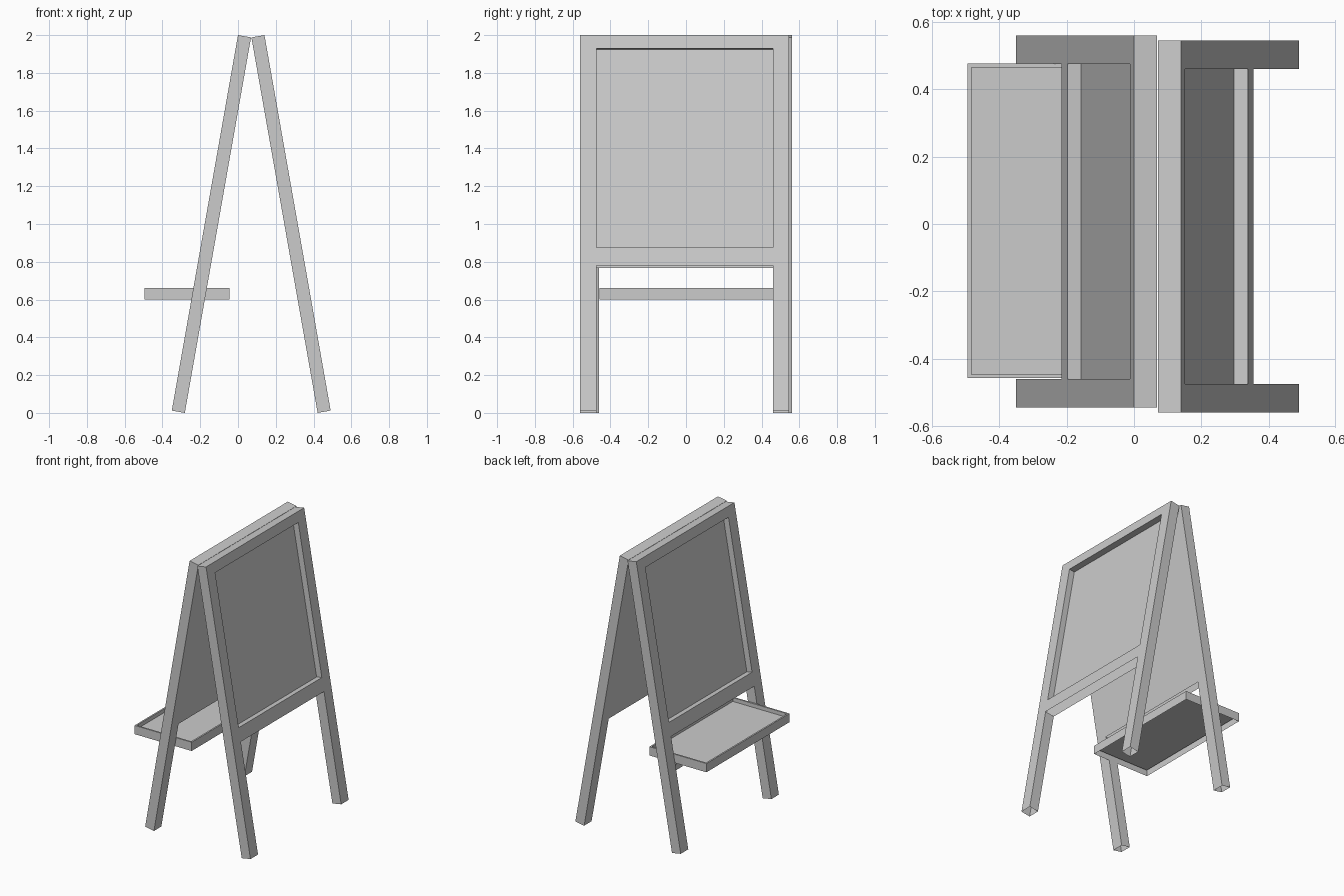
import bpy, bmesh
from math import sin, cos, radians, pi
from mathutils import Vector, Matrix

if "Cube" in bpy.data.objects:
    bpy.data.objects.remove(bpy.data.objects["Cube"])

TILT = radians(10)
DOWN = Vector((sin(TILT), 0, -cos(TILT)))   # along the leaning legs
OUT = Vector((cos(TILT), 0, sin(TILT)))     # outward normal of a panel
TOP = Vector((0.14, 0, 2.0))                # outer top edge
THICK, RECESS = 0.07, 0.042


def finish(name, bm):
    mesh = bpy.data.meshes.new(name)
    bm.to_mesh(mesh)
    bm.free()
    ob = bpy.data.objects.new(name, mesh)
    bpy.context.collection.objects.link(ob)
    return ob


def easel_panel(name, turn):
    """Leaning frame with two legs, rails and a recessed board."""
    ys = [-0.56, -0.475, 0.461, 0.545]
    ss = [0, 0.071, 1.142, 1.239, 2.0185]
    bm = bmesh.new()
    grid = [[bm.verts.new(TOP + DOWN * s + Vector((0, y, 0))) for s in ss] for y in ys]
    cells = {}
    for i in range(3):
        for j in range(4):
            if (i, j) != (1, 3):            # gap between the legs
                cells[i, j] = bm.faces.new((grid[i][j], grid[i][j + 1],
                                            grid[i + 1][j + 1], grid[i + 1][j]))
    # thickness
    ext = bmesh.ops.extrude_face_region(bm, geom=list(cells.values()), use_keep_orig=True)
    moved = [g for g in ext['geom'] if isinstance(g, bmesh.types.BMVert)]
    bmesh.ops.translate(bm, verts=moved, vec=-OUT * THICK)
    bmesh.ops.recalc_face_normals(bm, faces=bm.faces[:])
    # open undersides of legs and lower rail
    bmesh.ops.delete(bm, geom=[f for f in bm.faces if f.normal.dot(DOWN) > 0.9],
                     context='FACES_ONLY')
    # recessed board
    board = bmesh.ops.extrude_discrete_faces(bm, faces=[cells[1, 1]])['faces'][0]
    bmesh.ops.translate(bm, verts=board.verts[:], vec=-OUT * RECESS)
    bmesh.ops.dissolve_limit(bm, angle_limit=0.01, verts=bm.verts[:], edges=bm.edges[:])
    if turn:                                # opposite side of the A-frame
        bmesh.ops.rotate(bm, verts=bm.verts[:], cent=(0.07, 0, 0),
                         matrix=Matrix.Rotation(pi, 3, 'Z'))
    return finish(name, bm)


easel_panel("right_easel_panel", False)
easel_panel("left_easel_panel", True)

# shallow tray with a thin rim, open underneath
bm = bmesh.new()
bmesh.ops.create_cube(bm, size=1, matrix=Matrix.Translation((-0.27, 0.0095, 0.631))
                      @ Matrix.Diagonal((0.45, 0.935, 0.062, 1)))
bm.normal_update()
bmesh.ops.delete(bm, geom=[f for f in bm.faces if f.normal.z < -0.9], context='FACES_ONLY')
floor = [f for f in bm.faces if f.normal.z > 0.9][0]
bmesh.ops.inset_region(bm, faces=[floor], thickness=0.016)
floor = bmesh.ops.extrude_discrete_faces(bm, faces=[floor])['faces'][0]
bmesh.ops.translate(bm, verts=floor.verts[:], vec=(0, 0, -0.027))
finish("tray", bm)
